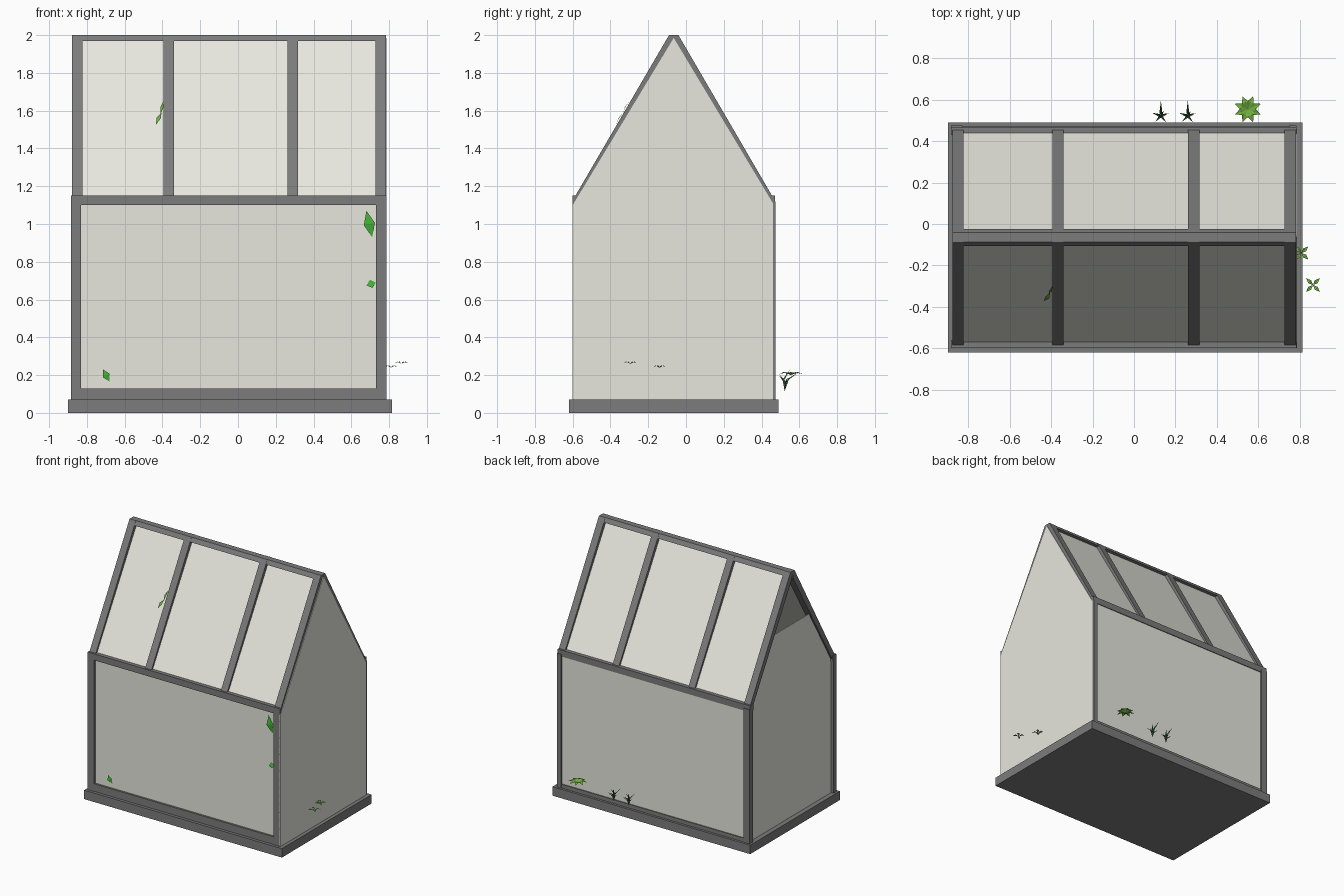
import bpy, bmesh, math, random
from mathutils import Vector

if "Cube" in bpy.data.objects:
    bpy.data.objects.remove(bpy.data.objects["Cube"])

random.seed(4)


def material(name, rgb):
    m = bpy.data.materials.new(name)
    m.diffuse_color = (*rgb, 1)
    m.use_nodes = True
    m.node_tree.nodes["Principled BSDF"].inputs["Base Color"].default_value = m.diffuse_color
    return m


FRAME = material("frame_grey", (0.2, 0.2, 0.2))
GLASS = material("pale_glass", (0.8, 0.8, 0.73))
LEAF = material("leaf_green", (0.16, 0.42, 0.05))
BRIGHT = material("bright_leaf", (0.06, 0.45, 0.04))
DARK = material("dark_leaf", (0.06, 0.16, 0.06))
SOIL = material("soil", (0.09, 0.06, 0.04))


def finish(name, bm, mat):
    me = bpy.data.meshes.new(name)
    bm.to_mesh(me)
    bm.free()
    me.materials.append(mat)
    ob = bpy.data.objects.new(name, me)
    bpy.context.collection.objects.link(ob)
    return ob


def prism(name, profile, x0, x1, mat=FRAME):
    """Extrude a (y, z) profile from x0 to x1."""
    bm = bmesh.new()
    face = bm.faces.new([bm.verts.new((x0, y, z)) for y, z in profile])
    ext = bmesh.ops.extrude_face_region(bm, geom=[face])
    verts = [v for v in ext["geom"] if isinstance(v, bmesh.types.BMVert)]
    bmesh.ops.translate(bm, verts=verts, vec=(x1 - x0, 0, 0))
    bmesh.ops.recalc_face_normals(bm, faces=bm.faces)
    return finish(name, bm, mat)


def box(name, x0, x1, y0, y1, z0, z1, mat=FRAME):
    return prism(name, [(y0, z0), (y1, z0), (y1, z1), (y0, z1)], x0, x1, mat)


def leaf(bm, base, tip, width, up=(0, 0, 1), arch=0.15):
    """Folded kite-shaped blade."""
    b, t = Vector(base), Vector(tip)
    d = t - b
    side = d.cross(Vector(up)).normalized() * width / 2
    lift = side.cross(d).normalized() * d.length * arch
    mid = b + d * 0.5 + lift
    pts = [b, mid - side + lift * 0.4, t, mid + side + lift * 0.4]
    vs = [bm.verts.new(p) for p in pts]
    c = bm.verts.new(mid)
    for i in range(4):
        bm.faces.new((vs[i], vs[(i + 1) % 4], c))


def rosette(name, centre, n, r, width, rise, mat, turn=0.0):
    bm = bmesh.new()
    c = Vector(centre)
    for i in range(n):
        a = turn + i * math.tau / n
        tip = c + Vector((r * math.cos(a), r * math.sin(a), rise))
        leaf(bm, c, tip, width)
    return finish(name, bm, mat)


YC = -0.065             # ridge line


def both(points):
    """Front (y, z) profile and its mirror about the ridge."""
    return (("front", points), ("back", [(2 * YC - y, z) for y, z in points][::-1]))


# Plinth and soil
box("plinth", -0.90, 0.815, -0.62, 0.49, 0, 0.07)
box("soil_bed", -0.83, 0.75, -0.56, 0.44, 0.07, 0.14, SOIL)

# Corner posts, sills and eaves on both long walls
for tag, (y0, y1) in {"front": (-0.60, -0.565), "back": (0.435, 0.475)}.items():
    box(tag + "_left_post", -0.885, -0.83, y0, y1, 0.07, 1.12)
    box(tag + "_right_post", 0.73 if tag == "front" else 0.75, 0.785, y0, y1, 0.07, 1.12)
    box(tag + "_sill", -0.875, 0.78, y0 + 0.003, y1 - 0.003, 0.07, 0.13 if tag == "front" else 0.10)
for tag, p in both([(-0.60, 1.10), (-0.56, 1.10), (-0.56, 1.15), (-0.588, 1.15), (-0.60, 1.15)]):
    prism(tag + "_eave", p, -0.885, 0.785)

# Sloping rafters and roof glass
for tag, p in both([(-0.597, 1.13), (-0.56, 1.12), (-0.07, 1.945), (-0.07, 2.0), (-0.09, 2.0)]):
    for i, x in enumerate((-0.878, -0.395, 0.262, 0.728)):
        prism(f"{tag}_rafter_{i + 1}", p, x, x + 0.055)
for tag, p in both([(-0.585, 1.125), (-0.575, 1.12), (-0.065, 1.975), (-0.065, 1.992)]):
    prism(tag + "_roof_glass", p, -0.85, 0.76, GLASS)

# Ridge beam
prism("ridge_beam", [(-0.107, 1.968), (-0.023, 1.968), (-0.042, 2.0), (-0.088, 2.0)], -0.878, 0.783)

# Wall glass; the left gable stops short and leaves a vent opening
box("front_glass", -0.84, 0.74, -0.582, -0.576, 0.12, 1.11, GLASS)
box("back_glass", -0.84, 0.76, 0.458, 0.464, 0.09, 1.12, GLASS)
prism("right_gable_glass", [(-0.60, 0.07), (0.46, 0.07), (0.46, 1.11), (YC, 1.985), (-0.60, 1.10)],
      0.781, 0.787, GLASS)
prism("left_gable_glass", [(-0.57, 0.07), (0.44, 0.07), (0.44, 1.13), (0.18, 1.575),
                           (-0.31, 1.575), (-0.57, 1.13)], -0.863, -0.857, GLASS)

# Leaf tips poking through the front panes
bm = bmesh.new()
leaf(bm, (0.71, -0.585, 0.93), (0.68, -0.59, 1.07), 0.06, (0, -1, 0.2), 0.05)
leaf(bm, (0.73, -0.585, 0.69), (0.68, -0.59, 0.675), 0.045, (0, -1, 0.2), 0.05)
leaf(bm, (-0.68, -0.585, 0.165), (-0.715, -0.59, 0.23), 0.04, (0, -1, 0.2), 0.05)
finish("wall_leaves", bm, BRIGHT)
bm = bmesh.new()
leaf(bm, (-0.395, -0.30, 1.65), (-0.41, -0.335, 1.58), 0.015, (0, -0.9, 0.5), 0.06)
leaf(bm, (-0.405, -0.33, 1.59), (-0.435, -0.372, 1.525), 0.022, (0, -0.9, 0.5), 0.06)
finish("roof_leaf", bm, LEAF)

# Small four-leaf sprouts on the right side
rosette("sprout_a", (0.865, -0.295, 0.26), 4, 0.047, 0.02, 0.004, LEAF, math.pi / 4)
rosette("sprout_b", (0.81, -0.14, 0.24), 4, 0.045, 0.02, 0.004, LEAF, math.pi / 4)

# Broad rosette behind the back wall
rosette("broad_rosette", (0.55, 0.555, 0.20), 8, 0.068, 0.033, 0.005, LEAF, math.pi / 8)

# Two spiky tufts behind the back wall
for k, x in enumerate((0.13, 0.26)):
    bm = bmesh.new()
    root = Vector((x, 0.522, 0.115))
    for a, r, h in ((90, 0.075, 0.10), (20, 0.04, 0.06), (160, 0.045, 0.07),
                    (225, 0.04, 0.09), (310, 0.04, 0.085), (60, 0.03, 0.11)):
        a = math.radians(a)
        leaf(bm, root, root + Vector((r * math.cos(a), r * math.sin(a), h)), 0.014)
    finish(f"spiky_tuft_{k + 1}", bm, DARK)

# Planting inside
for k in range(8):
    x, y = random.uniform(-0.65, 0.6), random.uniform(-0.4, 0.3)
    rosette(f"inner_plant_{k + 1}", (x, y, 0.14), 7, 0.08, 0.035, 0.06, LEAF, k)
